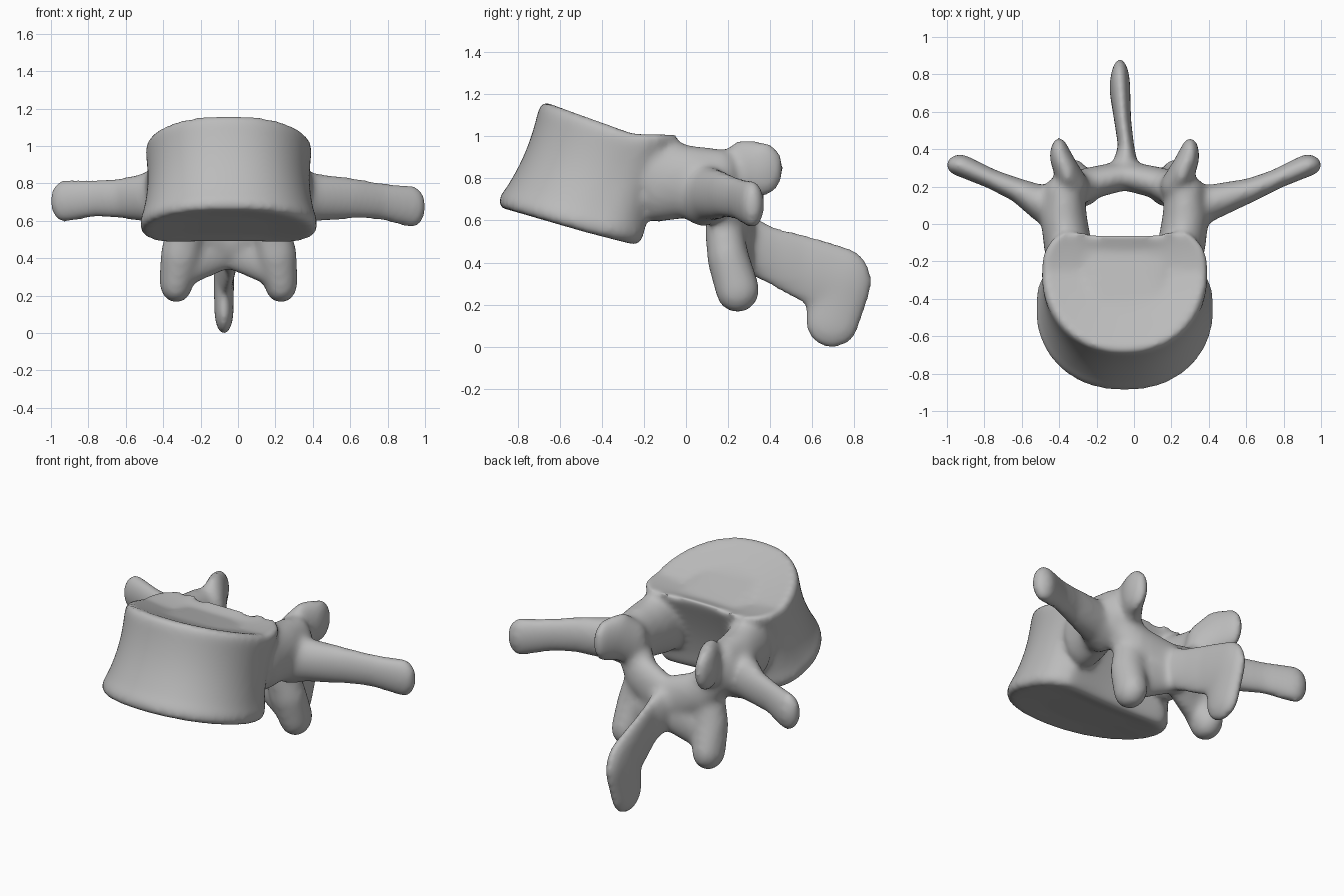
import bpy, bmesh, math

cube = bpy.data.objects.get("Cube")
if cube:
    bpy.data.objects.remove(cube, do_unlink=True)

MID = -0.05      # the bone's own middle line
GOLDEN = math.pi * (3 - math.sqrt(5))
bm = bmesh.new()


def ellipsoid_points(x, y, z, rx, ry, rz, count=240):
    """Evenly spread vertices on an ellipsoid."""
    points = []
    for i in range(count):
        h = 1 - (2 * i + 1) / count
        r = math.sqrt(1 - h * h)
        a = i * GOLDEN
        points.append(bm.verts.new((x + rx * r * math.cos(a), y + ry * r * math.sin(a), z + rz * h)))
    return points


def limb(*stations):
    """Chain of ellipsoids (x, y, z, rx, ry, rz), hulled pair by pair."""
    for first, second in zip(stations, stations[1:]):
        verts = ellipsoid_points(*first) + ellipsoid_points(*second)
        bmesh.ops.convex_hull(bm, input=verts)
        for v in [v for v in bm.verts if not v.link_faces]:
            bm.verts.remove(v)


def body_ring(t, scale, dish=0.0, count=64):
    """Kidney outline of the body; t runs from the bottom end to the top end."""
    def mix(a, b):
        return a + (b - a) * t
    waist = 1 - 0.07 * math.sin(math.pi * t)
    yc, zc = mix(-0.49, -0.25), mix(0.545, 1.015)
    front_slope, back_slope = mix(-0.29, -0.36), mix(-0.26, -0.02)
    width, front, back = mix(0.485, 0.45), mix(0.42, 0.44), mix(0.34, 0.28)
    ring = []
    for i in range(count):
        a = 2 * math.pi * i / count
        c, s = math.cos(a), math.sin(a)
        x = width * math.copysign(abs(c) ** 0.9, c)
        if s < 0:
            y = front * s
        else:
            y = back * s ** 0.65 - 0.08 * max(0, 1 - (c / 0.7) ** 2)
        x, y = x * scale * waist, y * scale * waist
        slope = front_slope if y < 0 else back_slope
        ring.append(bm.verts.new((MID + x, yc + y, zc + slope * y + dish)))
    return ring


# Body: lofted rings with rounded rims and dished ends
rings = [body_ring(0, 0.5, 0.015), body_ring(0, 0.78, 0.005), body_ring(0, 0.93),
         body_ring(0.04, 0.985), body_ring(0.1, 1.01)]
rings += [body_ring(k / 10, 1.0) for k in range(2, 10)]
rings += [body_ring(0.96, 0.99), body_ring(1, 0.95), body_ring(1, 0.8, -0.01),
          body_ring(1, 0.5, -0.025)]
for low, high in zip(rings, rings[1:]):
    for i in range(len(low)):
        j = (i + 1) % len(low)
        bm.faces.new((low[i], low[j], high[j], high[i]))
bm.faces.new(rings[0][::-1])
bm.faces.new(rings[-1])

for s in (-1, 1):
    def at(dx, *rest):
        return (MID + s * dx, *rest)

    # Pedicle
    limb(at(0.30, -0.14, 0.79, 0.13, 0.09, 0.20),
         at(0.325, 0.03, 0.785, 0.125, 0.09, 0.17),
         at(0.325, 0.17, 0.78, 0.11, 0.09, 0.16))
    # Superior articular process: upright plate leaning outward to the back
    limb(at(0.26, 0.20, 0.78, 0.07, 0.08, 0.14),
         at(0.305, 0.27, 0.84, 0.06, 0.10, 0.145),
         at(0.35, 0.365, 0.845, 0.05, 0.10, 0.13))
    # Transverse process
    drop = 0.03 if s > 0 else 0
    limb(at(0.36, 0.08, 0.73, 0.09, 0.13, 0.16),
         at(0.45, 0.11, 0.725, 0.07, 0.10, 0.13),
         (s * 0.62, 0.18, 0.72, 0.06, 0.065, 0.11),
         (s * 0.76, 0.24, 0.72 - drop / 2, 0.06, 0.052, 0.10),
         (s * 0.93, 0.315, 0.705 - drop, 0.075, 0.058, 0.115))
    # Lamina side and isthmus
    limb(at(0.30, 0.17, 0.74, 0.10, 0.09, 0.13),
         at(0.20, 0.215, 0.60, 0.10, 0.085, 0.13),
         at(0.00, 0.26, 0.52, 0.07, 0.08, 0.15))
    # Inferior articular process: broad lobe joined to the lamina by a web
    limb(at(0.23, 0.18, 0.56, 0.10, 0.09, 0.10),
         at(0.255, 0.20, 0.42, 0.11, 0.10, 0.11),
         at(0.28, 0.245, 0.27, 0.09, 0.105, 0.11))
    limb(at(0.25, 0.21, 0.37, 0.09, 0.08, 0.13),
         at(0.02, 0.27, 0.46, 0.06, 0.06, 0.125))

# Spinous process: thin blade with a drooping heavy end
limb((MID, 0.27, 0.50, 0.08, 0.08, 0.14),
     (MID + 0.01, 0.40, 0.435, 0.042, 0.08, 0.14),
     (MID - 0.01, 0.55, 0.375, 0.045, 0.07, 0.165),
     (MID - 0.025, 0.73, 0.305, 0.055, 0.155, 0.175),
     (MID - 0.025, 0.695, 0.12, 0.052, 0.13, 0.128))

bmesh.ops.recalc_face_normals(bm, faces=bm.faces[:])
mesh = bpy.data.meshes.new("vertebra")
bm.to_mesh(mesh)
bm.free()
bone = bpy.data.objects.new("vertebra", mesh)
bpy.context.collection.objects.link(bone)

# Fuse the parts into one smooth bone
remesh = bone.modifiers.new("fuse", 'REMESH')
remesh.mode = 'VOXEL'
remesh.voxel_size = 0.016
soften = bone.modifiers.new("soften", 'SMOOTH')
soften.factor = 0.5
soften.iterations = 18
bpy.context.view_layer.objects.active = bone
bone.select_set(True)
for name in ("fuse", "soften"):
    bpy.ops.object.modifier_apply(modifier=name)
bpy.ops.object.shade_smooth()

# Colour
grey = bpy.data.materials.new("bone grey")
grey.use_nodes = True
colour = (0.5, 0.5, 0.5, 1)
grey.diffuse_color = colour
grey.node_tree.nodes["Principled BSDF"].inputs["Base Color"].default_value = colour
bone.data.materials.clear()
bone.data.materials.append(grey)
